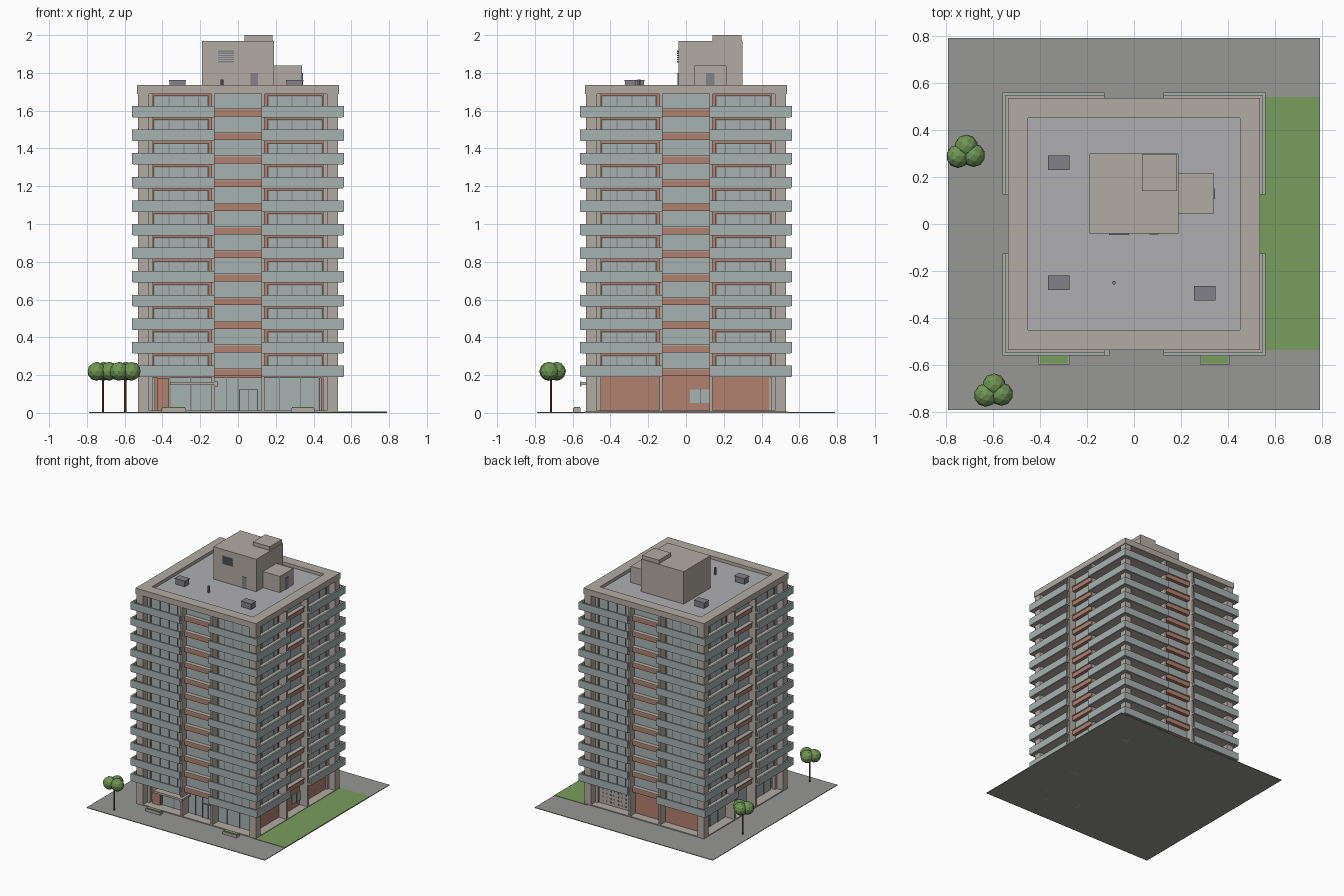
import bpy, bmesh
from mathutils import Matrix, Vector
from math import pi

if "Cube" in bpy.data.objects:
    bpy.data.objects.remove(bpy.data.objects["Cube"])


def material(name, r, g, b):
    m = bpy.data.materials.new(name)
    m.diffuse_color = (r, g, b, 1)
    m.use_nodes = True
    m.node_tree.nodes["Principled BSDF"].inputs["Base Color"].default_value = m.diffuse_color
    return m


CONC = material("concrete", .45, .41, .37)
BRICK = material("brick", .45, .22, .16)
GLASS = material("pale_glass", .38, .45, .44)
FRAME = material("frame_grey", .22, .22, .22)
ROOF = material("roof_grey", .43, .43, .45)
PAVE = material("paving", .31, .31, .30)
GRASS = material("grass", .19, .34, .11)
LEAF = material("leaf", .16, .30, .09)
BARK = material("bark", .15, .08, .05)
METAL = material("plant_metal", .22, .22, .25)


def finish(name, bm, mat):
    me = bpy.data.meshes.new(name)
    bm.to_mesh(me)
    bm.free()
    ob = bpy.data.objects.new(name, me)
    bpy.context.collection.objects.link(ob)
    me.materials.append(mat)
    return ob


def boxes(name, spans, mat, sides=(0,)):
    """Boxes given as (x0, x1, y0, y1, z0, z1), repeated by quarter turns."""
    bm = bmesh.new()
    for k in sides:
        turn = Matrix.Rotation(k * pi / 2, 4, 'Z')
        for x0, x1, y0, y1, z0, z1 in spans:
            m = Matrix.Translation(((x0 + x1) / 2, (y0 + y1) / 2, (z0 + z1) / 2))
            s = Matrix.Diagonal((x1 - x0, y1 - y0, z1 - z0, 1))
            bmesh.ops.create_cube(bm, size=1, matrix=turn @ m @ s)
    return finish(name, bm, mat)


def both(spans):
    """Add the mirror image in x."""
    return spans + [(-b, -a, *rest) for a, b, *rest in spans]


ALL = (0, 1, 2, 3)      # front, right, back, left
LEVELS = [.195 + .125 * i for i in range(12)]
TOP, PITCH, GAP = 1.69, .125, .125

# Site
boxes("paving", [(-.79, .79, -.79, .79, 0, .005)], PAVE)
boxes("lawn", [(.5, .79, -.535, .54, .001, .008)], GRASS)
boxes("planters", [(-.405, -.275, -.597, -.558, 0, .026), (.28, .405, -.597, -.558, 0, .026)], CONC)
boxes("planter_plants", [(-.4, -.28, -.592, -.562, .02, .031), (.285, .4, -.592, -.562, .02, .031)], GRASS)

# Main structure
boxes("brick_core", [(-.46, .46, -.46, .46, .185, TOP)], BRICK)
boxes("corner_piers", [(.472, .53, -.53, -.472, 0, TOP)], CONC, ALL)
boxes("bay_fins", both([(.125, .14, -.53, -.44, 0, TOP)]), CONC, ALL)
boxes("corner_ties", both([(.45, .475, -.475, -.45, 0, TOP)]), CONC, (0, 2))

# Wrap-round corner balconies: slab, rail and end returns
slabs, rails = [], []
for z in LEVELS:
    slabs += [(GAP, .555, -.555, -.45, z - .006, z + .008),
              (.45, .555, -.45, -GAP, z - .006, z + .008)]
    rails += [(GAP, .56, -.56, -.547, z - .003, z + .055),
              (.547, .56, -.547, -GAP, z - .003, z + .055)]
boxes("balcony_slabs", slabs, CONC, ALL)
boxes("balcony_rails", rails, GLASS, ALL)

# Windows
wing, mull, mid, spandrel, sill = [], [], [], [], []
for z in LEVELS:
    t = z + PITCH - .018
    wing.append((.16, .445, -.466, -.455, z + .008, t))
    mull += [(x - .003, x + .003, -.47, -.46, z + .008, t) for x in (.16, .21, .285, .365, .445)]
    mull.append((.157, .448, -.47, -.46, t - .003, t + .003))
    mid.append((-GAP, GAP, -.472, -.455, z + .042, z + PITCH))
    spandrel.append((-GAP, GAP, -.5, -.455, z, z + .035))
    sill.append((-GAP, GAP, -.506, -.455, z + .035, z + .042))
boxes("wing_windows", both(wing), GLASS, ALL)
boxes("window_mullions", both(mull), FRAME, ALL)
boxes("bay_windows", mid, GLASS, ALL)
boxes("bay_spandrels", spandrel, BRICK, ALL)
boxes("bay_sills", sill, CONC, ALL)

# Ground floor: glazed front and left, brick right and back
boxes("lobby_floor", [(-.53, .53, -.53, .53, .004, .012)], CONC)
boxes("lobby_glass", [(-.365, .43, -.45, -.44, .012, .186), (-.45, -.44, -.43, .45, .012, .186)], GLASS)
boxes("lobby_mullions",
      [(x - .003, x + .003, -.455, -.44, .012, .186) for x in (-.36, -.25, -.06, 0, .22, .33, .43)]
      + [(-.455, -.44, y - .003, y + .003, .012, .186) for y in (-.34, -.24, 0, .24, .34)], FRAME)
boxes("entrance_door", [(.01, .1, -.458, -.44, .012, .12)], GLASS)
boxes("entrance_door_frame", [(.005, .01, -.462, -.44, .012, .125), (.1, .105, -.462, -.44, .012, .125),
                              (.053, .057, -.462, -.44, .012, .12), (.005, .105, -.462, -.44, .12, .125)], FRAME)
boxes("ground_brick_walls", [(.44, .46, -.46, .46, .012, .186), (-.46, .14, .44, .46, .012, .186),
                             (-.43, -.365, -.47, -.44, .012, .186)], BRICK)
boxes("side_window", [(.455, .466, .02, .135, .052, .125)], GLASS)
boxes("side_window_bar", [(.46, .469, .075, .08, .052, .125)], FRAME)
boxes("screen_wall", [(.14, .46, .44, .46, .012, .186)], CONC)
boxes("screen_wall_holes", [(.175 + .033 * i, .187 + .033 * i, .455, .462, .03 + .03 * j, .042 + .03 * j)
                            for i in range(9) for j in range(5)], FRAME)
boxes("entrance_canopy", [(-.36, -.105, -.556, -.44, .147, .163)], CONC)
boxes("canopy_lip", [(-.125, -.105, -.562, -.552, .14, .165)], CONC)

# Roof
boxes("roof_slab", [(-.53, .53, -.53, .53, TOP, 1.71)], ROOF)
boxes("roof_parapet", [(-.535, .45, -.535, -.45, TOP - .002, 1.735)], CONC, ALL)
boxes("penthouse", [(-.19, .19, -.04, .3, 1.7, 1.97)], CONC)
boxes("penthouse_cap", [(.035, .183, .14, .295, 1.97, 2.0)], CONC)
boxes("stair_house", [(.19, .34, .045, .215, 1.7, 1.84)], CONC)
boxes("roof_doors", [(.065, .105, -.044, -.03, 1.71, 1.8), (.33, .344, .107, .15, 1.71, 1.8)], METAL)
boxes("louvre_slats", [(-.107, -.022, -.047, -.03, 1.856 + .011 * i, 1.863 + .011 * i) for i in range(6)], METAL)
units = [(-.32, .26), (-.32, -.25), (.3, -.295)]
boxes("roof_units", [(x - .042, x + .042, y - .028, y + .028, 1.715, 1.757) for x, y in units], METAL)
boxes("roof_unit_lids", [(x - .046, x + .046, y - .031, y + .031, 1.755, 1.762) for x, y in units], METAL)


def cone(name, x, y, r, z0, z1, mat):
    bm = bmesh.new()
    bmesh.ops.create_cone(bm, cap_ends=True, segments=8, radius1=r, radius2=r, depth=z1 - z0,
                          matrix=Matrix.Translation((x, y, (z0 + z1) / 2)))
    finish(name, bm, mat)


cone("roof_vent_pipe", -.085, -.25, .008, 1.705, 1.765, METAL)

# Trees: thin trunk and three faceted clumps
for n, (x, y) in enumerate([(-.597, -.715), (-.715, .3)]):
    cone(f"tree_trunk_{n}", x, y, .006, 0, .2, BARK)
    bm = bmesh.new()
    for dx, dy in ((-.033, -.012), (.033, -.008), (.002, .03)):
        bmesh.ops.create_icosphere(bm, subdivisions=2, radius=.05,
                                   matrix=Matrix.Translation((x + dx, y + dy, .22)))
    finish(f"tree_crown_{n}", bm, LEAF)
